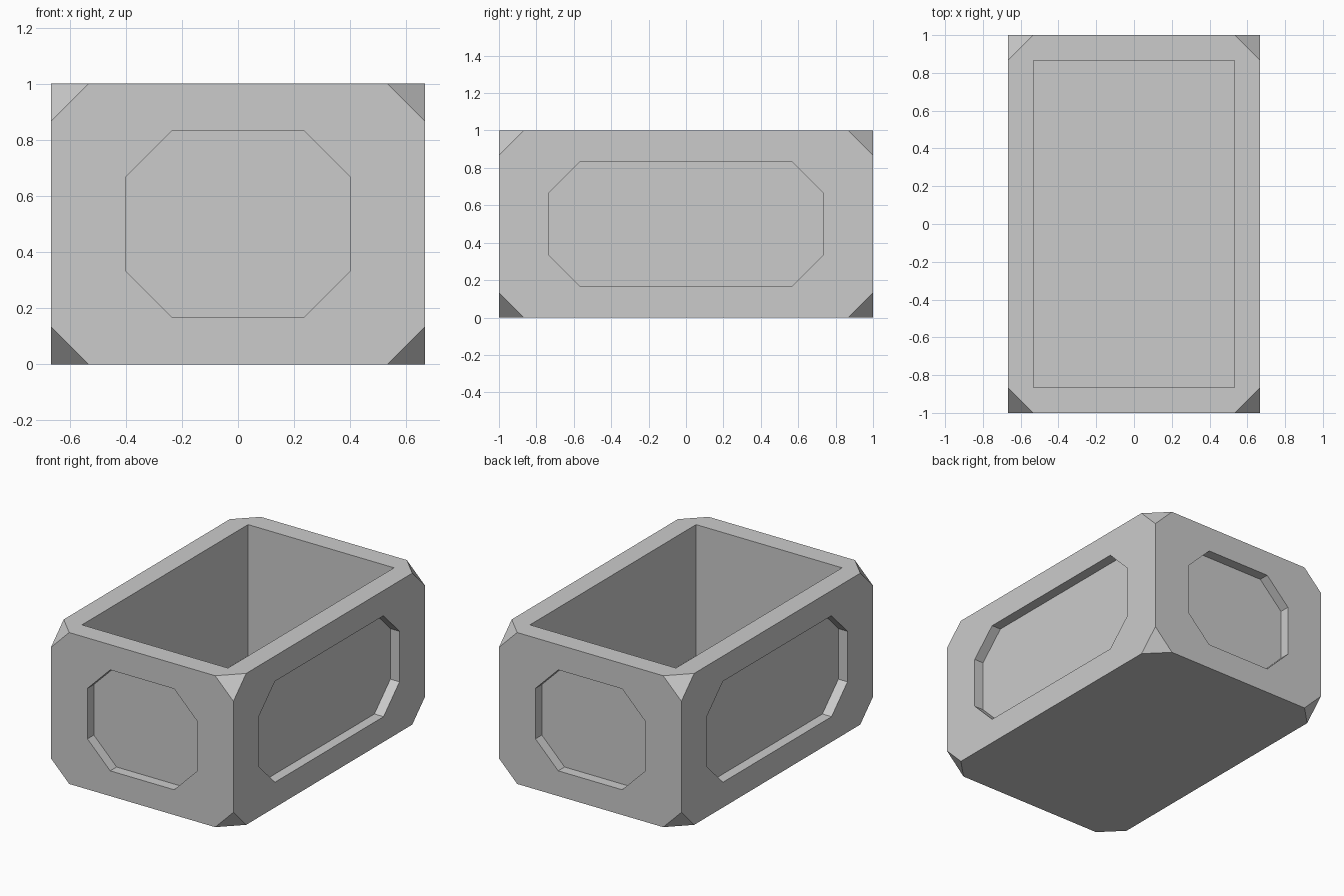
import bpy, bmesh, math
from itertools import product
from mathutils import Matrix, Vector

if "Cube" in bpy.data.objects:
    bpy.data.objects.remove(bpy.data.objects["Cube"])

HX, HY, H = 2 / 3, 1.0, 1.0     # half width, half length, height
WALL = 2 / 15                   # wall thickness and corner cut
RECESS = 1 / 15                 # side panel depth


def hull_object(name, points):
    """Convex solid around the points, with flat faces merged."""
    bm = bmesh.new()
    for p in points:
        bm.verts.new(p)
    bmesh.ops.convex_hull(bm, input=bm.verts[:])
    bmesh.ops.dissolve_limit(bm, angle_limit=math.radians(1),
                             verts=bm.verts[:], edges=bm.edges[:])
    bmesh.ops.recalc_face_normals(bm, faces=bm.faces[:])
    mesh = bpy.data.meshes.new(name)
    bm.to_mesh(mesh)
    bm.free()
    obj = bpy.data.objects.new(name, mesh)
    bpy.context.collection.objects.link(obj)
    return obj


def carve(target, cutter):
    """Subtract the cutter, then remove it."""
    cutter.hide_render = True
    mod = target.modifiers.new(cutter.name, 'BOOLEAN')
    mod.operation = 'DIFFERENCE'
    mod.solver = 'EXACT'
    mod.object = cutter
    bpy.context.view_layer.objects.active = target
    bpy.ops.object.modifier_apply(modifier=mod.name)
    bpy.data.objects.remove(cutter)


def panel_cutter(name, half, distance, angle):
    """Octagonal prism that sinks a panel into the wall facing -y, turned by angle."""
    c = 1 / 6
    hz = 1 / 3
    outline = [(half, hz - c), (half - c, hz)]
    turn = Matrix.Rotation(angle, 4, 'Z')
    return hull_object(name, [
        turn @ Vector((sx * x, y, H / 2 + sz * z))
        for x, z in outline for sx, sz in product((-1, 1), repeat=2)
        for y in (-distance - 0.1, -distance + RECESS)])


# Outer block with its eight corners cut off
size = Vector((HX, HY, H / 2))
corners = []
for signs in product((-1, 1), repeat=3):
    for axis in range(3):
        p = Vector(s * d for s, d in zip(signs, size))
        p[axis] -= signs[axis] * WALL
        corners.append(p + Vector((0, 0, H / 2)))
box = hull_object("open_box", corners)

# Open inside
carve(box, hull_object("cavity_cutter", [
    (sx * (HX - WALL), sy * (HY - WALL), z)
    for sx, sy in product((-1, 1), repeat=2) for z in (WALL, H + 0.2)]))

# Sunken panels on all four sides
for i in range(4):
    half, distance = ((0.4, HY), (HY - 4 / 15, HX))[i % 2]
    carve(box, panel_cutter("panel_cutter", half, distance, i * math.pi / 2))
